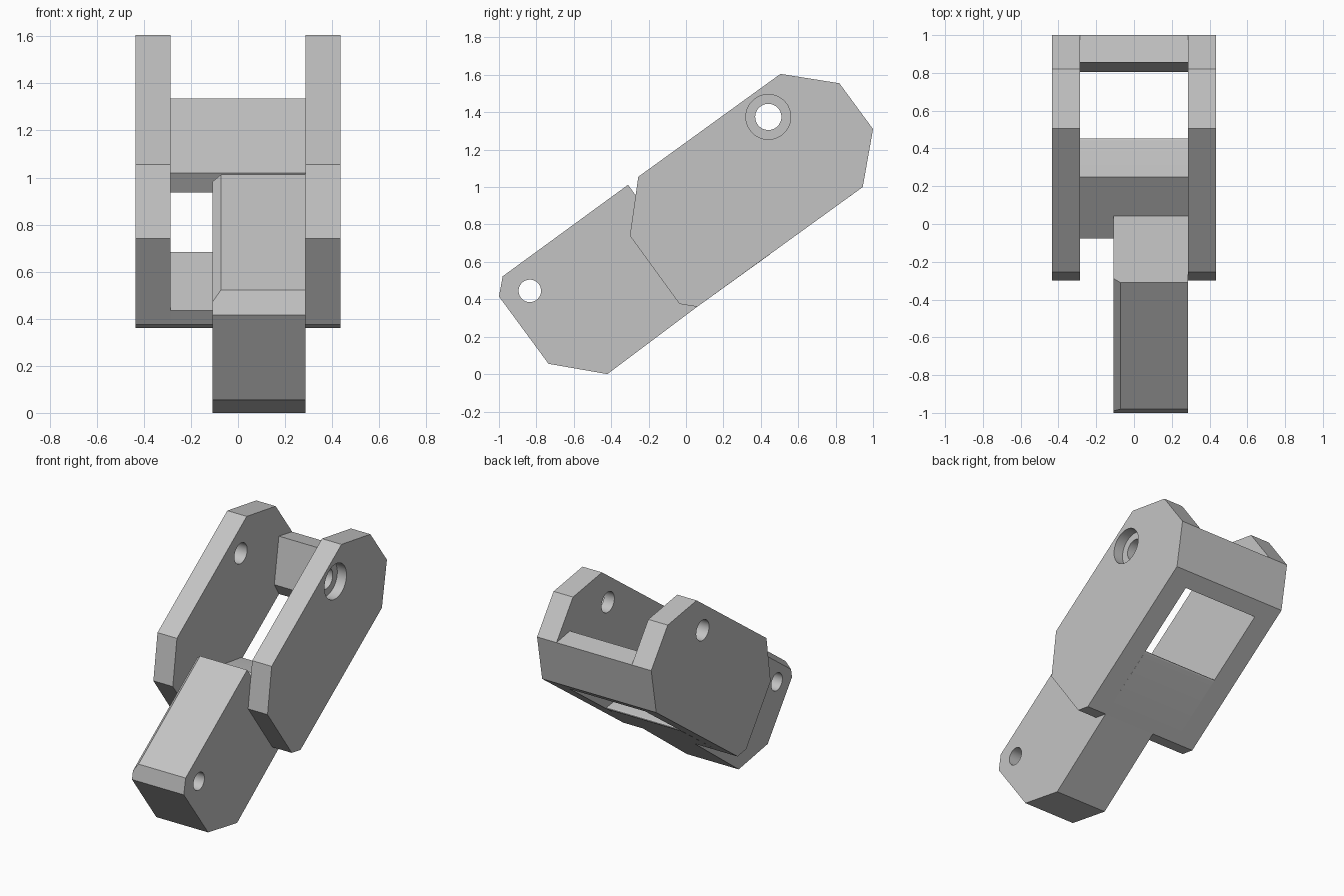
import bpy, bmesh, math
from mathutils import Matrix

cube = bpy.data.objects.get("Cube")
if cube:
    bpy.data.objects.remove(cube, do_unlink=True)

grey = bpy.data.materials.new("light_grey")
grey.use_nodes = True
colour = (0.55, 0.55, 0.55, 1)
grey.diffuse_color = colour
grey.node_tree.nodes["Principled BSDF"].inputs["Base Color"].default_value = colour

OUTER, INNER = 0.435, 0.287


def add_object(name, bm):
    bmesh.ops.recalc_face_normals(bm, faces=bm.faces)
    mesh = bpy.data.meshes.new(name)
    bm.to_mesh(mesh)
    bm.free()
    obj = bpy.data.objects.new(name, mesh)
    bpy.context.collection.objects.link(obj)
    mesh.materials.append(grey)
    return obj


def prism(name, profile, x0, x1, bevel_at=None, offset=0, segments=1):
    """Extrude a (y, z) profile along x; bevel_at picks edges by their ends."""
    bm = bmesh.new()
    face = bm.faces.new([bm.verts.new((x0, y, z)) for y, z in profile])
    moved = bmesh.ops.extrude_face_region(bm, geom=[face])["geom"]
    verts = [v for v in moved if isinstance(v, bmesh.types.BMVert)]
    bmesh.ops.translate(bm, verts=verts, vec=(x1 - x0, 0, 0))
    if bevel_at:
        edges = [e for e in bm.edges if bevel_at(e.verts[0].co, e.verts[1].co)]
        bmesh.ops.bevel(bm, geom=edges, offset=offset, segments=segments,
                        profile=0.5, affect='EDGES')
    return add_object(name, bm)


def bore(obj, y, z, radius, x0, x1):
    """Cut a round hole along x."""
    bm = bmesh.new()
    bmesh.ops.create_cone(bm, cap_ends=True, segments=48, radius1=radius,
                          radius2=radius, depth=x1 - x0,
                          matrix=Matrix.Translation(((x0 + x1) / 2, y, z))
                          @ Matrix.Rotation(math.pi / 2, 4, 'Y'))
    cutter = add_object("bore_cutter", bm)
    cutter.hide_render = True
    mod = obj.modifiers.new("bore", 'BOOLEAN')
    mod.operation, mod.solver, mod.object = 'DIFFERENCE', 'EXACT', cutter
    bpy.context.view_layer.objects.active = obj
    bpy.ops.object.modifier_apply(modifier=mod.name)
    bpy.data.objects.remove(cutter, do_unlink=True)


# Two side plates with chamfered ends and a pivot hole
plate = [(-0.30, 0.74), (-0.255, 1.055), (0.505, 1.605), (0.82, 1.555),
         (1.0, 1.31), (0.945, 1.0), (0.06, 0.36), (-0.035, 0.375)]
right_plate = prism("right_plate", plate, -OUTER, -INNER)
left_plate = prism("left_plate", plate, INNER, OUTER)
for p in (right_plate, left_plate):
    bore(p, 0.44, 1.375, 0.07, -1, 1)
# Counterbore on the outside of the left plate
bore(left_plate, 0.44, 1.375, 0.12, 0.365, 0.6)

# Floor web between the plates, with a rounded rear nose
nose_y = 0.467
floor = [(-0.035, 0.375), (-0.078, 0.435), (0.25, 0.683),
         (nose_y, 0.653), (0.06, 0.36)]
floor_web = prism("floor_web", floor, -INNER, INNER,
                  lambda a, b: min(a.y, b.y) > nose_y - 0.01, 0.025, 5)

# Rear cross block
rear = [(0.805, 1.02), (0.855, 1.335), (1.0, 1.31), (0.945, 1.0), (0.857, 0.936)]
rear_block = prism("rear_block", rear, -INNER, INNER)

# Offset tongue with one chamfered top edge and a pin hole
TONGUE_X = -0.108
tongue_profile = [(-1.0, 0.415), (-0.98, 0.523), (-0.31, 1.012), (0.045, 0.525),
                  (0.06, 0.36), (-0.42, 0.0), (-0.735, 0.055)]


def on_top_edge(a, b):
    low, high = sorted((a, b), key=lambda v: v.z)
    return (max(a.x, b.x) < TONGUE_X + 0.01 and high.z > 1.0
            and low.y < -0.9)


tongue = prism("tongue", tongue_profile, TONGUE_X, INNER, on_top_edge, 0.036)
bore(tongue, -0.835, 0.445, 0.06, -1, 1)

# Smooth the round parts and keep the edges sharp
bpy.ops.object.select_all(action='DESELECT')
for obj in (right_plate, left_plate, floor_web, rear_block, tongue):
    obj.select_set(True)
bpy.context.view_layer.objects.active = tongue
bpy.ops.object.shade_smooth_by_angle(angle=math.radians(30))
